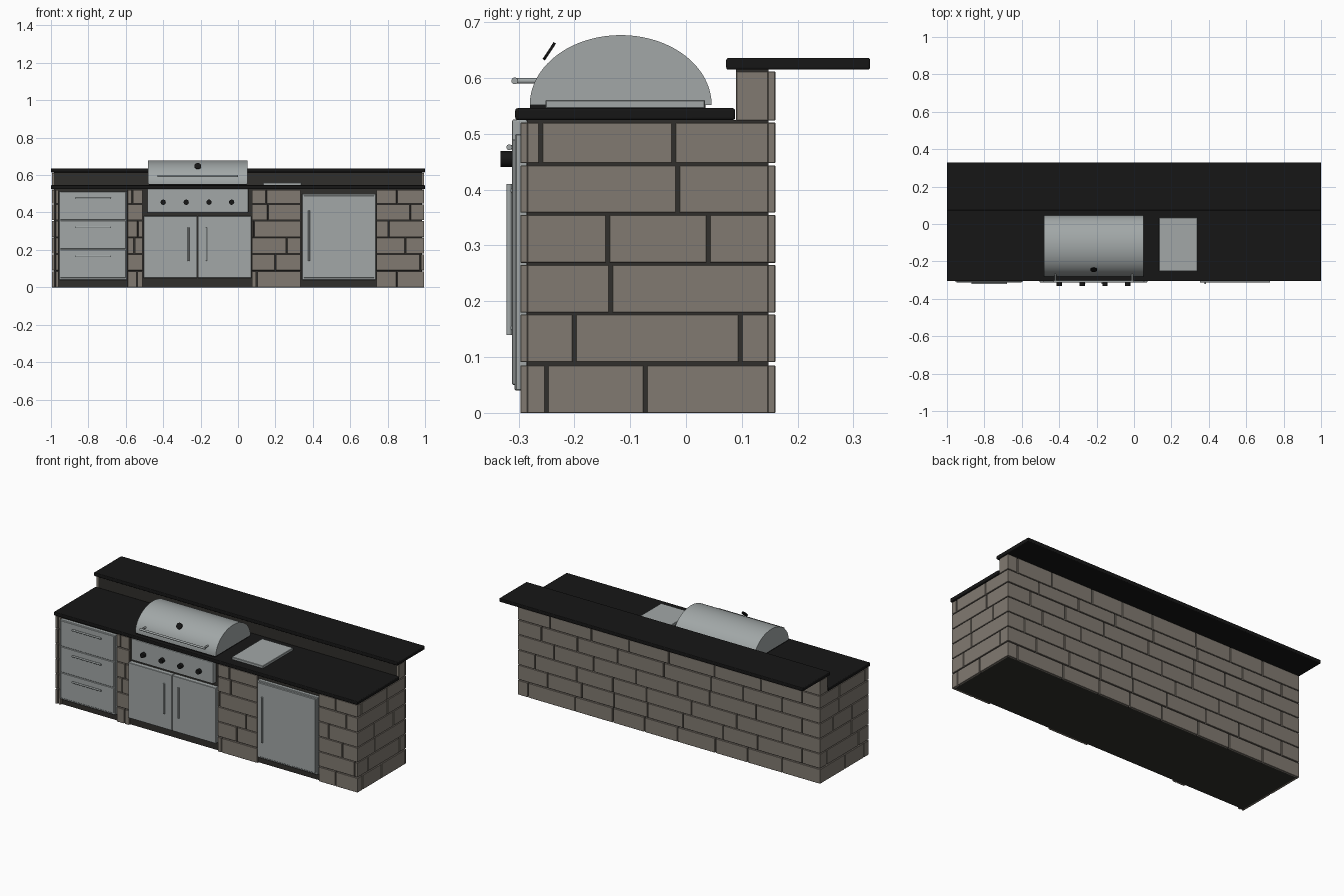
import bpy, bmesh, math, random
from mathutils import Vector, Matrix

if "Cube" in bpy.data.objects:
    bpy.data.objects.remove(bpy.data.objects["Cube"])

random.seed(4)


def material(name, rgb):
    m = bpy.data.materials.new(name)
    m.diffuse_color = (*rgb, 1)
    m.use_nodes = True
    m.node_tree.nodes["Principled BSDF"].inputs["Base Color"].default_value = m.diffuse_color
    return m


STONE = material("stone", (0.22, 0.195, 0.165))
MORTAR = material("mortar", (0.03, 0.028, 0.025))
BLACK = material("black_granite", (0.008, 0.008, 0.008))
STEEL = material("steel", (0.36, 0.39, 0.39))


def finish(name, bm, mat, bevel=0, segments=1):
    bmesh.ops.recalc_face_normals(bm, faces=bm.faces)
    me = bpy.data.meshes.new(name)
    bm.to_mesh(me)
    bm.free()
    ob = bpy.data.objects.new(name, me)
    bpy.context.collection.objects.link(ob)
    me.materials.append(mat)
    if bevel:
        mod = ob.modifiers.new("bevel", "BEVEL")
        mod.width, mod.segments = bevel, segments
    return ob


def smooth(ob):
    bpy.ops.object.select_all(action='DESELECT')
    ob.select_set(True)
    bpy.context.view_layer.objects.active = ob
    bpy.ops.object.shade_smooth_by_angle(angle=math.radians(35))


def boxes(name, items, mat, bevel=0, segments=1):
    """Each item is (x0, x1, y0, y1, z0, z1)."""
    bm = bmesh.new()
    for x0, x1, y0, y1, z0, z1 in items:
        m = Matrix.Translation(((x0 + x1) / 2, (y0 + y1) / 2, (z0 + z1) / 2))
        bmesh.ops.create_cube(bm, size=1, matrix=m @ Matrix.Diagonal((x1 - x0, y1 - y0, z1 - z0, 1)))
    return finish(name, bm, mat, bevel, segments)


def rods(name, items, mat, sides=16):
    """Each item is (start, end, radius)."""
    bm = bmesh.new()
    for a, b, r in items:
        a, b = Vector(a), Vector(b)
        m = Matrix.Translation((a + b) / 2) @ (b - a).to_track_quat('Z', 'Y').to_matrix().to_4x4()
        bmesh.ops.create_cone(bm, cap_ends=True, segments=sides, radius1=r, radius2=r,
                              depth=(b - a).length, matrix=m)
    ob = finish(name, bm, mat)
    smooth(ob)
    return ob


# Stone courses
ROWS = [(0, .085), (.091, .176), (.180, .265), (.269, .355), (.359, .443), (.448, .520), (.524, .612)]
GAP = 0.003


def split(lo, hi, cuts):
    edges = [lo] + sorted(cuts) + [hi]
    return [(a + (GAP if i else 0), b - (GAP if i < len(edges) - 2 else 0))
            for i, (a, b) in enumerate(zip(edges, edges[1:]))]


# Mortar core with raised back wall
boxes("mortar_core", [(-.983, .983, -.285, .148, 0, .525), (-.983, .983, .09, .148, .525, .615)], MORTAR)

# Front stones between the appliances
columns = [(-.995, -.96, [[-.978]] * 6),
           (-.59, -.51, [[-.54], [], [-.555], [-.535], [], [-.565]]),
           (.075, .335, [[.1], [.2], [.26], [.085], [.16], [.15]]),
           (.74, .995, [[.85], [.975], [.895], [.805], [.92], [.85]])]
front = []
for lo, hi, joints in columns:
    for (z0, z1), cuts in zip(ROWS, joints):
        front += [(a, b, -.297, -.284, z0, z1) for a, b in split(lo, hi, cuts)]
boxes("front_stones", front, STONE, .001)

# Back stones
back = []
for i, (z0, z1) in enumerate(ROWS):
    cuts, x = [], -.995 + (.12 if i % 2 else .25)
    while x < .93:
        cuts.append(x)
        x += random.uniform(.2, .32)
    back += [(a, b, .147, .16, z0, z1) for a, b in split(-.995, .995, cuts)]
boxes("back_stones", back, STONE, .001)

# End wall stones
side_cuts = [[-.25, -.073], [-.2, .097], [-.135], [-.14, .04], [-.015], [-.26, -.022], []]
for label, s in (("left", -1), ("right", 1)):
    items = []
    for (z0, z1), cuts in zip(ROWS, side_cuts):
        lo = .09 if z0 > .52 else -.2845
        for a, b in split(lo, .1475, cuts):
            xs = sorted((s * .982, s * .995))
            items.append((*xs, a, b, z0, z1))
    boxes(label + "_stones", items, STONE, .001)

# Counter and bar top
smooth(boxes("counter_top", [(-1, 1, -.306, .088, .525, .546)], BLACK, .004, 3))
smooth(boxes("bar_top", [(-1, 1, .072, .33, .615, .636)], BLACK, .004, 3))


def handle(name, axis, lo, hi, other, y=-.317, wall=-.31, r=.005):
    def point(t, yy):
        return (t, yy, other) if axis == 'x' else (other, yy, t)
    items = [(point(lo, y), point(hi, y), r)]
    items += [(point(t, wall), point(t, y), r * .8) for t in (lo + .012, hi - .012)]
    rods(name, items, STEEL)


# Drawer unit
boxes("drawer_frame", [(-.957, -.593, -.307, -.284, .04, .513)], STEEL, .002)
for i in range(3):
    z = .05 + i * .155
    boxes(f"drawer_{i + 1}", [(-.95, -.6, -.312, -.3, z, z + .151)], STEEL, .002)
    handle(f"drawer_handle_{i + 1}", 'x', -.87, -.68, z + .116)

# Doors under the grill
boxes("grill_doors", [(-.505, -.218, -.312, -.284, .05, .38), (-.215, .072, -.312, -.284, .05, .38)], STEEL, .002)
handle("left_door_handle", 'z', .14, .32, -.265)
handle("right_door_handle", 'z', .14, .32, -.17)

# Fridge
boxes("fridge_frame", [(.342, .738, -.306, -.284, .04, .5)], STEEL, .002)
boxes("fridge_door", [(.352, .728, -.312, -.3, .05, .49)], STEEL, .002)
handle("fridge_handle", 'z', .14, .41, .38)

# Control panel and knobs
boxes("control_panel", [(-.485, .055, -.312, -.284, .4, .526)], STEEL, .004, 2)
rods("knobs", [((x, -.31, .455), (x, -.332, .455), .014) for x in (-.4, -.277, -.155, -.034)], BLACK, 24)

# Grill base and domed lid
boxes("grill_base", [(-.475, .045, -.28, .035, .545, .552)], BLACK)
bm = bmesh.new()
N = 40
ring = [bm.verts.new((-.48, -.117 - .163 * math.cos(math.pi * i / N),
                      .552 + .125 * math.sin(math.pi * i / N))) for i in range(N + 1)]
face = bm.faces.new(ring)
ext = bmesh.ops.extrude_face_region(bm, geom=[face], use_keep_orig=True)
bmesh.ops.translate(bm, vec=(.53, 0, 0), verts=[g for g in ext["geom"] if isinstance(g, bmesh.types.BMVert)])
smooth(finish("grill_lid", bm, STEEL))

# Lid handle and thermometer
rods("lid_handle", [((-.43, -.307, .595), (0, -.307, .595), .006)]
     + [((x, -.307, .595), (x, -.262, .595), .005) for x in (-.42, -.01)], STEEL)
c, n = Vector((-.215, -.245, .648)), Vector((0, -.84, .55)).normalized()
rods("thermometer", [(c - n * .0025, c + n * .0025, .018)], BLACK, 24)

# Side burner cover
boxes("side_burner_cover", [(.135, .34, -.252, .034, .545, .561)], STEEL, .002)
